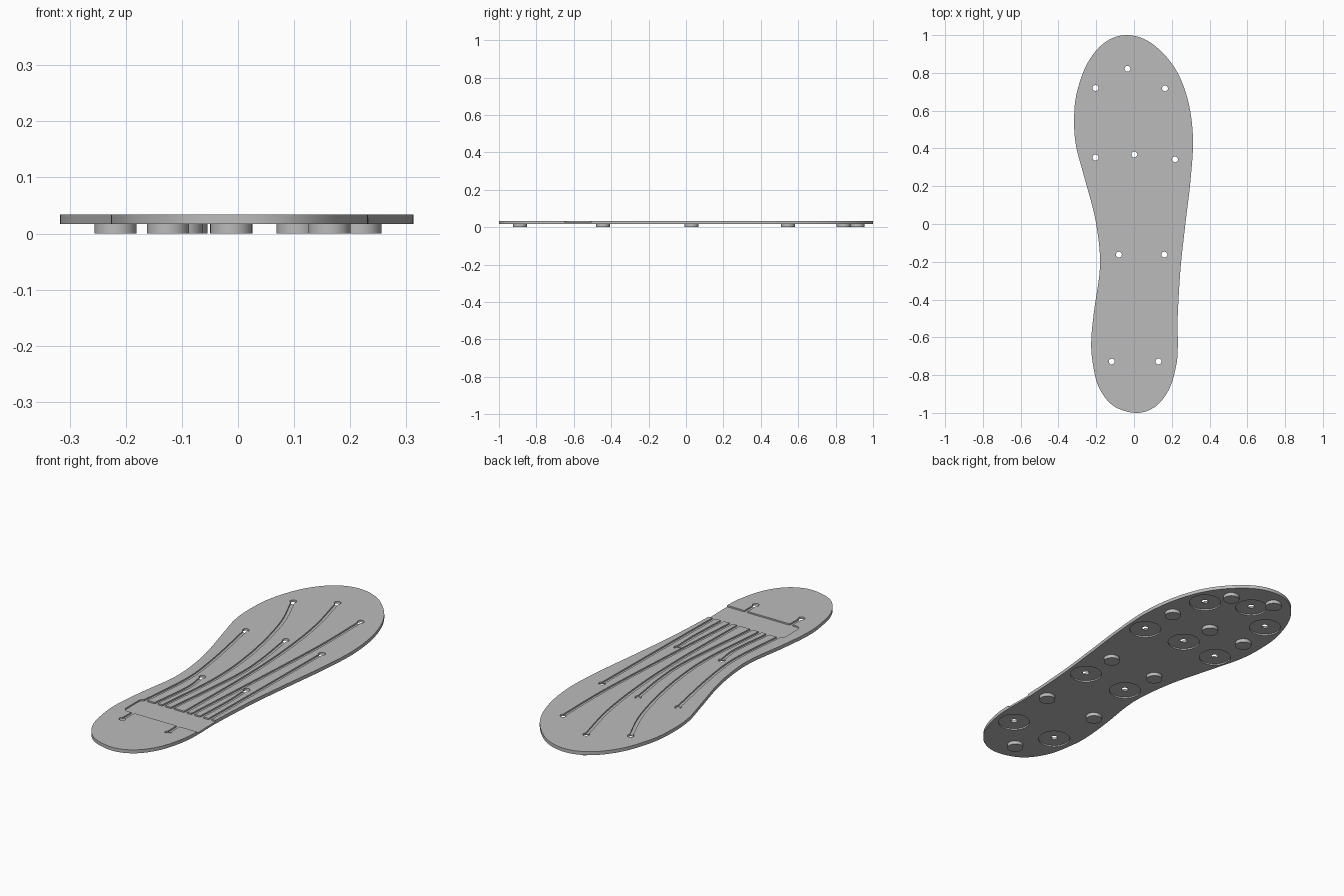
import bpy, bmesh, math
from mathutils import Vector

if "Cube" in bpy.data.objects:
    bpy.data.objects.remove(bpy.data.objects["Cube"])

BOTTOM, TOP = 0.017, 0.034      # plate faces
FLOOR = 0.027                   # floor of grooves and cable recess
POCKET = 0.024                  # ceiling of the pockets underneath
ABOVE, BELOW = 0.06, -0.03

grey = bpy.data.materials.new("plain_grey")
grey.use_nodes = True
grey.diffuse_color = (0.5, 0.5, 0.5, 1)
grey.node_tree.nodes["Principled BSDF"].inputs["Base Color"].default_value = (0.5, 0.5, 0.5, 1)


def spline(points, closed=False, steps=8):
    """Smooth curve through a few 2D points."""
    pts = [Vector(p) for p in points]
    if closed:
        pts = [pts[-1]] + pts + pts[:2]
    else:
        pts = [2 * pts[0] - pts[1]] + pts + [2 * pts[-1] - pts[-2]]
    out = []
    for a, b, c, d in zip(pts, pts[1:], pts[2:], pts[3:]):
        for i in range(steps):
            t = i / steps
            out.append(0.5 * (2 * b + (c - a) * t + (2 * a - 5 * b + 4 * c - d) * t * t
                              + (3 * b - a - 3 * c + d) * t ** 3))
    return out if closed else out + [pts[-2]]


def prism(name, outline, z0, z1):
    """Upright solid with the given outline."""
    bm = bmesh.new()
    base = bm.faces.new([bm.verts.new((p[0], p[1], z0)) for p in outline])
    new = bmesh.ops.extrude_face_region(bm, geom=[base])["geom"]
    for v in new:
        if isinstance(v, bmesh.types.BMVert):
            v.co.z = z1
    bmesh.ops.recalc_face_normals(bm, faces=bm.faces[:])
    mesh = bpy.data.meshes.new(name)
    bm.to_mesh(mesh)
    bm.free()
    mesh.materials.append(grey)
    obj = bpy.data.objects.new(name, mesh)
    bpy.context.collection.objects.link(obj)
    return obj


def circle(centre, r, n=40):
    return [(centre[0] + r * math.cos(math.tau * i / n),
             centre[1] + r * math.sin(math.tau * i / n)) for i in range(n)]


def ribbon(path, width):
    """Outline of a constant-width strip along a path."""
    left, right = [], []
    for i, p in enumerate(path):
        d = (path[min(i + 1, len(path) - 1)] - path[max(i - 1, 0)]).normalized()
        side = Vector((-d.y, d.x)) * width / 2
        left.append(p + side)
        right.append(p - side)
    return left + right[::-1]


def cut(target, outline, z0, z1):
    cutter = prism("cutter", outline, z0, z1)
    cutter.hide_render = True
    mod = target.modifiers.new("cut", "BOOLEAN")
    mod.operation, mod.solver, mod.object = "DIFFERENCE", "EXACT", cutter
    bpy.context.view_layer.objects.active = target
    bpy.ops.object.modifier_apply(modifier=mod.name)
    bpy.data.objects.remove(cutter)


def smooth(obj):
    bpy.ops.object.select_all(action="DESELECT")
    obj.select_set(True)
    bpy.context.view_layer.objects.active = obj
    bpy.ops.object.shade_smooth_by_angle(angle=math.radians(30))


# Foot-shaped plate
foot = [(-0.045, 1.0), (0.085, 0.962), (0.21, 0.835), (0.283, 0.665), (0.312, 0.46),
        (0.3, 0.24), (0.272, 0), (0.246, -0.24), (0.231, -0.5), (0.232, -0.635),
        (0.225, -0.74), (0.188, -0.87), (0.115, -0.965), (0.013, -1.0), (-0.11, -0.962),
        (-0.188, -0.86), (-0.22, -0.725), (-0.226, -0.61), (-0.21, -0.45), (-0.183, -0.265),
        (-0.183, -0.13), (-0.21, 0.05), (-0.268, 0.265), (-0.308, 0.42), (-0.317, 0.555),
        (-0.304, 0.69), (-0.25, 0.845), (-0.16, 0.957)]
plate = prism("insole_plate", spline(foot, closed=True), BOTTOM, TOP)

# Cable recess, rounded on the inner end and open on the outer edge
recess = [(0.3, -0.505), (0.3, -0.65)]
for cy, start in ((-0.625, 270), (-0.53, 180)):
    for i in range(7):
        a = math.radians(start - 15 * i)
        recess.append((-0.145 + 0.025 * math.cos(a), cy + 0.025 * math.sin(a)))
cut(plate, recess, FLOOR, ABOVE)

# Wire grooves, each starting at its sensor hole
grooves = [
    [(-0.204, 0.72), (-0.115, 0.5), (-0.045, 0.185), (-0.02, -0.13), (-0.05, -0.515)],
    [(-0.204, 0.352), (-0.145, 0.03), (-0.122, -0.21), (-0.147, -0.515)],
    [(-0.08, -0.162), (-0.068, -0.29), (-0.092, -0.515)],
    [(0.002, 0.368), (0.034, 0.13), (0.038, -0.08), (-0.003, -0.515)],
    [(-0.034, 0.822), (0.03, 0.555), (0.066, 0.24), (0.076, -0.08), (0.069, -0.515)],
    [(0.164, 0.718), (0.164, 0.4), (0.137, -0.08), (0.108, -0.515)],
    [(0.161, -0.162), (0.165, -0.3), (0.156, -0.515)],
    [(0.217, 0.342), (0.21, -0.08), (0.202, -0.515)],
    [(-0.118, -0.728), (-0.116, -0.64)],
    [(0.13, -0.728), (0.129, -0.64)],
]
for path in grooves:
    cut(plate, ribbon(spline(path), 0.017), FLOOR, ABOVE)

# Round sensor pockets underneath, with a wire hole through each
for path in grooves:
    cut(plate, circle(path[0], 0.074), BELOW, POCKET)
    cut(plate, circle(path[0], 0.0155, 24), BELOW, ABOVE)
smooth(plate)

# Small studs under the plate
studs = [(-0.012, -0.888), (0.163, -0.444), (-0.125, -0.444), (0.163, 0.03), (-0.1, 0.03),
         (0.218, 0.545), (-0.012, 0.545), (-0.218, 0.545), (0.106, 0.843), (-0.092, 0.917)]
for i, centre in enumerate(studs):
    smooth(prism(f"stud_{i + 1}", circle(centre, 0.0375), 0, BOTTOM + 0.001))
